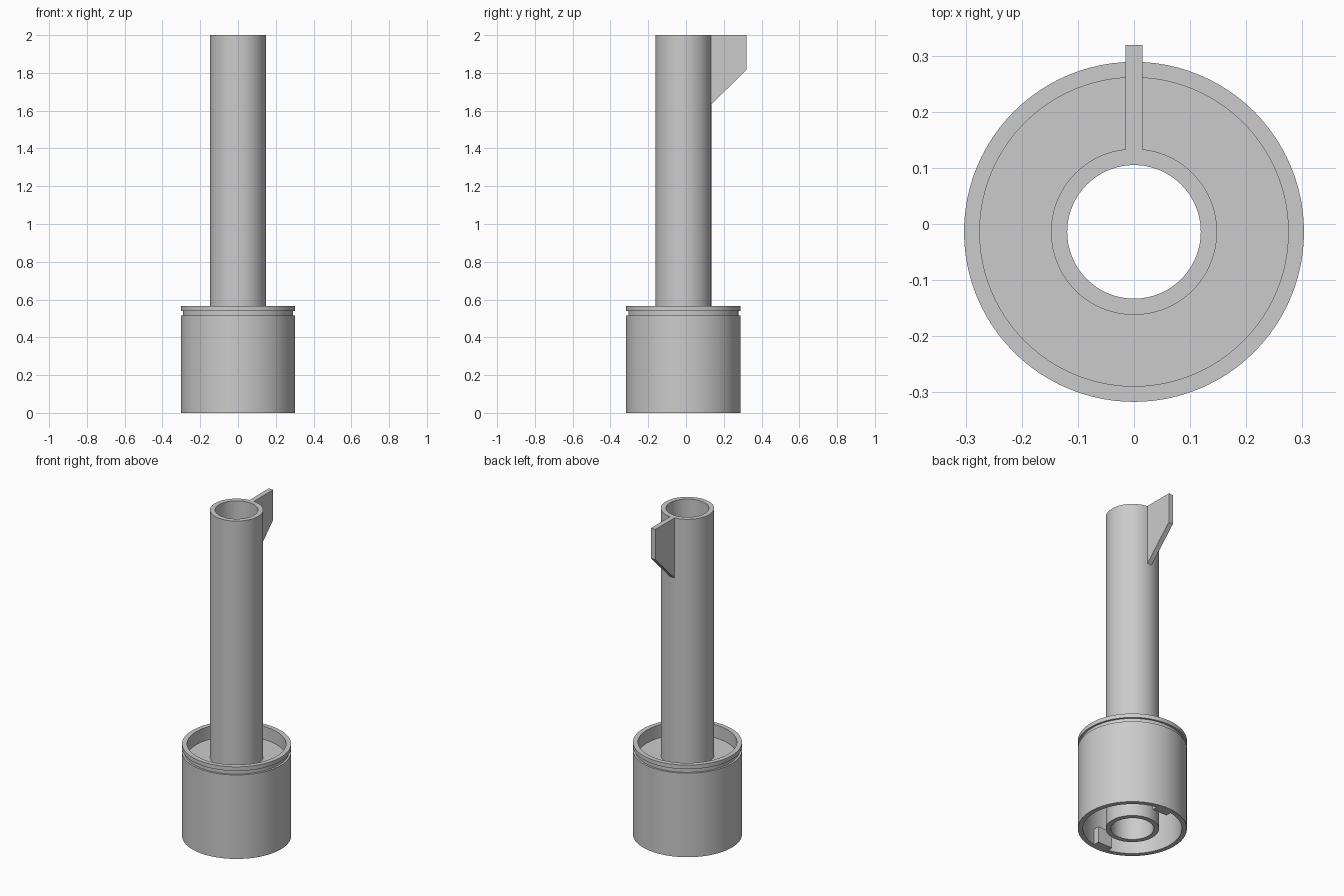
import bpy, bmesh, math

AXIS_Y = -0.014      # the round parts share this axis
SEGMENTS = 96

if "Cube" in bpy.data.objects:
    bpy.data.objects.remove(bpy.data.objects["Cube"])

grey = bpy.data.materials.new("plain_grey")
grey.use_nodes = True
grey.diffuse_color = (0.6, 0.6, 0.6, 1)
grey.node_tree.nodes["Principled BSDF"].inputs["Base Color"].default_value = (0.6, 0.6, 0.6, 1)


def finish(name, bm, smooth=False):
    """Turn a bmesh into a named grey object placed on the shared axis."""
    bmesh.ops.recalc_face_normals(bm, faces=bm.faces)
    mesh = bpy.data.meshes.new(name)
    bm.to_mesh(mesh)
    bm.free()
    mesh.materials.append(grey)
    obj = bpy.data.objects.new(name, mesh)
    obj.location.y = AXIS_Y
    bpy.context.collection.objects.link(obj)
    if smooth:
        bpy.ops.object.select_all(action="DESELECT")
        obj.select_set(True)
        bpy.context.view_layer.objects.active = obj
        bpy.ops.object.shade_smooth_by_angle(angle=math.radians(30))
    return obj


def lathe(name, profile):
    """Revolve a closed (radius, height) profile around z."""
    bm = bmesh.new()
    verts = [bm.verts.new((r, 0, z)) for r, z in profile]
    edges = [bm.edges.new((a, b)) for a, b in zip(verts, verts[1:] + verts[:1])]
    bmesh.ops.spin(bm, geom=verts + edges, cent=(0, 0, 0), axis=(0, 0, 1),
                   angle=math.tau, steps=SEGMENTS, use_merge=True)
    bmesh.ops.remove_doubles(bm, verts=bm.verts, dist=1e-5)
    return finish(name, bm, smooth=True)


def plate(name, outline, width):
    """Extrude a (y, z) outline across x, centred on x = 0."""
    bm = bmesh.new()
    face = bm.faces.new([bm.verts.new((-width / 2, y, z)) for y, z in outline])
    side = bmesh.ops.extrude_face_region(bm, geom=[face])
    moved = [v for v in side["geom"] if isinstance(v, bmesh.types.BMVert)]
    bmesh.ops.translate(bm, verts=moved, vec=(width, 0, 0))
    return finish(name, bm)


# Long open tube through the whole height
R_TUBE, R_BORE = 0.148, 0.119
lathe("tube", [(R_BORE, 0), (R_TUBE, 0), (R_TUBE, 2), (R_BORE, 2)])

# Cup wall with a groove under its rim, and a floor web joining the tube
R_OUT, R_IN, R_GROOVE = 0.303, 0.275, 0.291
RIM, FLOOR_TOP, FLOOR_BOTTOM = 0.565, 0.485, 0.455
lathe("cup", [
    (R_IN, 0), (R_OUT, 0), (R_OUT, 0.515), (R_GROOVE, 0.515),
    (R_GROOVE, 0.54), (R_OUT, 0.54), (R_OUT, RIM), (R_IN, RIM),
    (R_IN, FLOOR_TOP), (0.14, FLOOR_TOP), (0.14, FLOOR_BOTTOM), (R_IN, FLOOR_BOTTOM),
])

# Fin at the top of the tube's back
plate("fin", [(0.135, 2), (0.333, 2), (0.333, 1.815), (0.145, 1.63), (0.135, 1.63)], 0.03)

# Two locking tabs inside the lower edge of the cup
for name, s in (("back_tab", 1), ("front_tab", -1)):
    plate(name, [(s * 0.235, 0), (s * 0.285, 0), (s * 0.285, 0.1), (s * 0.235, 0.1)], 0.1)
